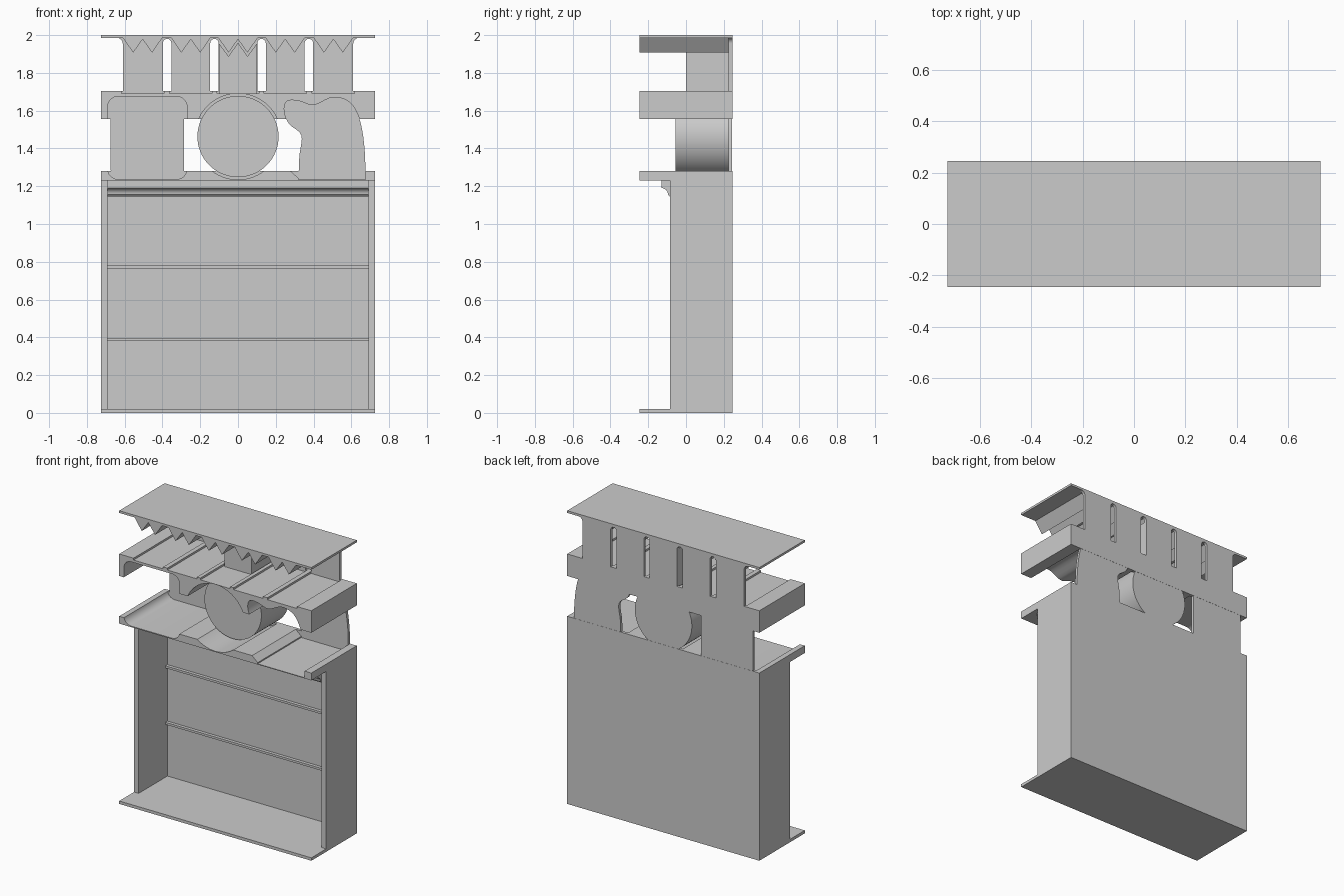
import bpy, bmesh
from math import sin, cos, pi

cube = bpy.data.objects.get("Cube")
if cube:
    bpy.data.objects.remove(cube)

grey = bpy.data.materials.new("light grey")
grey.use_nodes = True
grey.diffuse_color = (0.6, 0.6, 0.6, 1)
grey.node_tree.nodes["Principled BSDF"].inputs["Base Color"].default_value = (0.6, 0.6, 0.6, 1)

HALF, FRONT, BACK, INNER = 0.725, -0.245, 0.245, 0.225


def finish(name, bm):
    bmesh.ops.recalc_face_normals(bm, faces=bm.faces)
    mesh = bpy.data.meshes.new(name)
    bm.to_mesh(mesh)
    bm.free()
    mesh.materials.append(grey)
    ob = bpy.data.objects.new(name, mesh)
    bpy.context.collection.objects.link(ob)
    return ob


def prism(name, pts, lo, hi, axis="y"):
    """Extrude an outline along y (points are x, z) or along x (points are y, z)."""
    bm = bmesh.new()
    ring = [bm.verts.new((a, lo, z) if axis == "y" else (lo, a, z)) for a, z in pts]
    out = bmesh.ops.extrude_face_region(bm, geom=[bm.faces.new(ring)])
    move = (0, hi - lo, 0) if axis == "y" else (hi - lo, 0, 0)
    bmesh.ops.translate(bm, vec=move, verts=[v for v in out["geom"] if isinstance(v, bmesh.types.BMVert)])
    bm.faces.new(ring) if not any(set(f.verts) == set(ring) for f in bm.faces) else None
    return finish(name, bm)


def box(name, x0, x1, y0, y1, z0, z1):
    return prism(name, [(x0, z0), (x1, z0), (x1, z1), (x0, z1)], y0, y1)


def arc(cx, cz, r, a0, a1, n):
    return [(cx + r * cos(a0 + (a1 - a0) * i / n), cz + r * sin(a0 + (a1 - a0) * i / n)) for i in range(n + 1)]


def rounded(x0, x1, z0, z1, r):
    corners = [(x1 - r, z1 - r), (x0 + r, z1 - r), (x0 + r, z0 + r), (x1 - r, z0 + r)]
    return [p for i, (cx, cz) in enumerate(corners) for p in arc(cx, cz, r, i * pi / 2, (i + 1) * pi / 2, 8)]


def spline(pts, n=5):
    """Smooth open path through the points."""
    out = []
    for i in range(len(pts) - 1):
        a, b, c, d = pts[max(i - 1, 0)], pts[i], pts[i + 1], pts[min(i + 2, len(pts) - 1)]
        for t in [k / n for k in range(n)]:
            out.append(tuple(0.5 * (2 * q + (s - p) * t + (2 * p - 5 * q + 4 * s - w) * t * t
                                    + (3 * q - p - 3 * s + w) * t ** 3) for p, q, s, w in zip(a, b, c, d)))
    return out + [pts[-1]]


def cut(ob, cutters):
    for c in cutters:
        c.hide_render = True
        mod = ob.modifiers.new("cut", "BOOLEAN")
        mod.operation, mod.solver, mod.object = "DIFFERENCE", "EXACT", c
        bpy.context.view_layer.objects.active = ob
        bpy.ops.object.modifier_apply(modifier=mod.name)
        bpy.data.objects.remove(c)


def smooth(ob):
    bpy.ops.object.select_all(action="DESELECT")
    ob.select_set(True)
    bpy.context.view_layer.objects.active = ob
    bpy.ops.object.shade_smooth_by_angle(angle=0.5)


# Lower cabinet
box("base_plate", -HALF, HALF, FRONT, BACK, 0, 0.02)
box("cabinet_back", -0.69, 0.69, INNER, BACK, 0.02, 1.23)
for side, x in (("right", -HALF), ("left", 0.69)):
    box(side + "_wall", x, x + 0.035, -0.085, BACK, 0.02, 1.23)
for i, z in enumerate((0.38, 0.765)):
    box(f"back_ridge_{i + 1}", -0.69, 0.69, 0.203, INNER, z, z + 0.015)

# Coved rail under the shelf
cove = arc(-0.13, 1.155, 0.035, pi / 2, 0, 8)
rail = prism("coved_rail", [(-0.13, 1.23)] + cove + [(-0.13, 1.155), (-0.13, 1.145), (-0.085, 1.145), (-0.085, 1.23)][2:],
             -0.69, 0.69, "x")
smooth(rail)

# Outlines of the displayed shapes; grow adds the clearance of the tracks
def square(grow=0):
    return rounded(-0.675 - grow, -0.285 + grow, 1.252 - grow, 1.66 + grow, 0.04 + grow)


def disc(grow=0):
    return arc(0, 1.463, 0.215 + grow, 0, 2 * pi * 63 / 64, 63)


def figure(base):
    return spline([(0.32, base), (0.325, 1.36), (0.335, 1.47), (0.27, 1.53), (0.245, 1.6), (0.26, 1.65),
                   (0.32, 1.652), (0.4, 1.63), (0.5, 1.67), (0.59, 1.645), (0.645, 1.55), (0.67, 1.4), (0.675, base)])


def track_cutters():
    return [prism("track_cutter", pts, -0.4, INNER)
            for pts in (square(0.015), disc(0.013), figure(1.235))]


# Shelf and upper beam with tracks for the shapes
shelf = box("shelf", -HALF, HALF, FRONT, BACK, 1.23, 1.28)
cut(shelf, track_cutters())
lead_in = [prism("lead_in", [(0.255, 1.3), (0.33, 1.235), (0.34, 1.3)], -0.4, INNER)]
cut(shelf, lead_in)

columns = [-0.505, -0.25, 0, 0.25, 0.505]
beam = box("upper_beam", -HALF, HALF, FRONT, BACK, 1.555, 1.705)
cut(beam, track_cutters())
cut(beam, [box("groove_cutter", x - 0.112, x + 0.112, -0.4, INNER, 1.692, 1.8) for x in columns])
smooth(shelf)
smooth(beam)

# Back sheet between shelf and beam follows the shapes
smooth(prism("square_back", square(), INNER, BACK - 0.001))
smooth(prism("figure_back", figure(1.235), INNER, BACK - 0.001))
smooth(prism("disc", disc(), -0.055, BACK - 0.001))

# Slotted sheet behind the top track, flared into the top plate
flare = arc(0.64, 1.955, 0.03, pi, pi / 2, 6)
outline = [(-0.61, 1.7), (0.61, 1.7)] + flare + [(-x, z) for x, z in reversed(flare)]
sheet = prism("slotted_back", outline, INNER, BACK)
slots = []
for x in (-0.375, -0.125, 0.125, 0.375):
    pts = [(x - 0.022, 1.6), (x + 0.022, 1.6)] + arc(x, 1.958, 0.022, 0, pi, 10)
    slots.append(prism("slot_cutter", pts, 0.2, 0.3))
cut(sheet, slots)
smooth(sheet)

# Top plate with hanging teeth
box("top_plate", -HALF, HALF, FRONT, BACK, 1.985, 2.0)
for i, x in enumerate(columns):
    teeth = [(x - 0.105, 1.987), (x - 0.05, 1.907), (x, 1.978), (x + 0.05, 1.907), (x + 0.105, 1.987)]
    prism(f"teeth_{i + 1}", teeth, FRONT, INNER)

# Sample block in the middle column, notched to fit the teeth
top = [(0.1, 1.955), (0.05, 1.888), (0, 1.96), (-0.05, 1.888), (-0.1, 1.955)]
prism("sample_block", [(-0.1, 1.692), (0.1, 1.692)] + top, 0, INNER)
